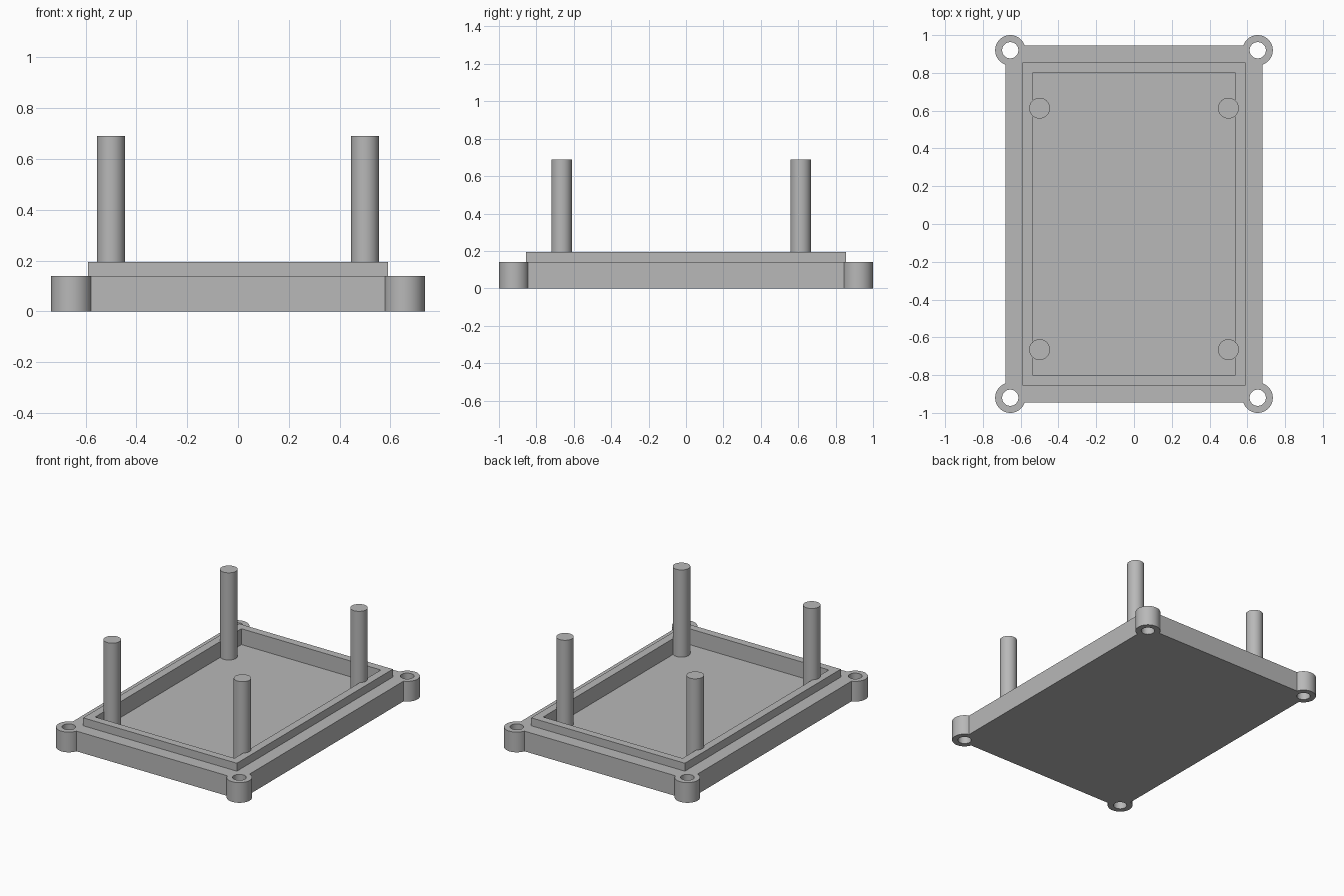
import bpy
import math

cube = bpy.data.objects.get("Cube")
if cube:
    bpy.data.objects.remove(cube, do_unlink=True)

# Single plain grey
grey = bpy.data.materials.new("plain_grey")
grey.use_nodes = True
colour = (0.48, 0.48, 0.48, 1)
grey.diffuse_color = colour
grey.node_tree.nodes["Principled BSDF"].inputs["Base Color"].default_value = colour


def finish(name):
    ob = bpy.context.object
    ob.name = name
    ob.data.materials.append(grey)
    return ob


def box(name, half_x, half_y, z0, z1):
    bpy.ops.mesh.primitive_cube_add(size=2, location=(0, 0, (z0 + z1) / 2))
    bpy.context.object.scale = (half_x, half_y, (z1 - z0) / 2)
    bpy.ops.object.transform_apply(location=True, rotation=False, scale=True)
    return finish(name)


def rod(name, x, y, radius, z0, z1):
    bpy.ops.mesh.primitive_cylinder_add(vertices=48, radius=radius, depth=z1 - z0,
                                        location=(x, y, (z0 + z1) / 2))
    return finish(name)


def combine(target, tool, operation):
    mod = target.modifiers.new(operation.lower(), "BOOLEAN")
    mod.operation = operation
    mod.solver = "EXACT"
    mod.object = tool
    bpy.context.view_layer.objects.active = target
    bpy.ops.object.modifier_apply(modifier=mod.name)
    bpy.data.objects.remove(tool, do_unlink=True)


def smooth(ob):
    bpy.ops.object.select_all(action="DESELECT")
    ob.select_set(True)
    bpy.context.view_layer.objects.active = ob
    bpy.ops.object.shade_smooth_by_angle(angle=math.radians(30))


corners = [(sx, sy) for sx in (-1, 1) for sy in (-1, 1)]
BASE_TOP, RIM_TOP, FLOOR, POST_TOP = 0.14, 0.195, 0.085, 0.69

# Base slab with round screw ears and a raised rim
tray = box("tray", 0.68, 0.945, 0, BASE_TOP)
for sx, sy in corners:
    combine(tray, rod("ear", sx * 0.655, sy * 0.92, 0.08, 0, BASE_TOP), "UNION")
combine(tray, box("rim", 0.59, 0.855, 0.05, RIM_TOP), "UNION")

# Hollow interior and screw holes
combine(tray, box("cavity", 0.535, 0.802, FLOOR, 0.4), "DIFFERENCE")
for sx, sy in corners:
    combine(tray, rod("hole", sx * 0.655, sy * 0.92, 0.043, -0.1, 0.3), "DIFFERENCE")
smooth(tray)

# Four tall posts rising from the floor
for sx in (-1, 1):
    for end, y in (("front", -0.665), ("back", 0.613)):
        side = "left" if sx > 0 else "right"
        smooth(rod(f"post_{end}_{side}", sx * 0.5, y, 0.055, FLOOR - 0.02, POST_TOP))
